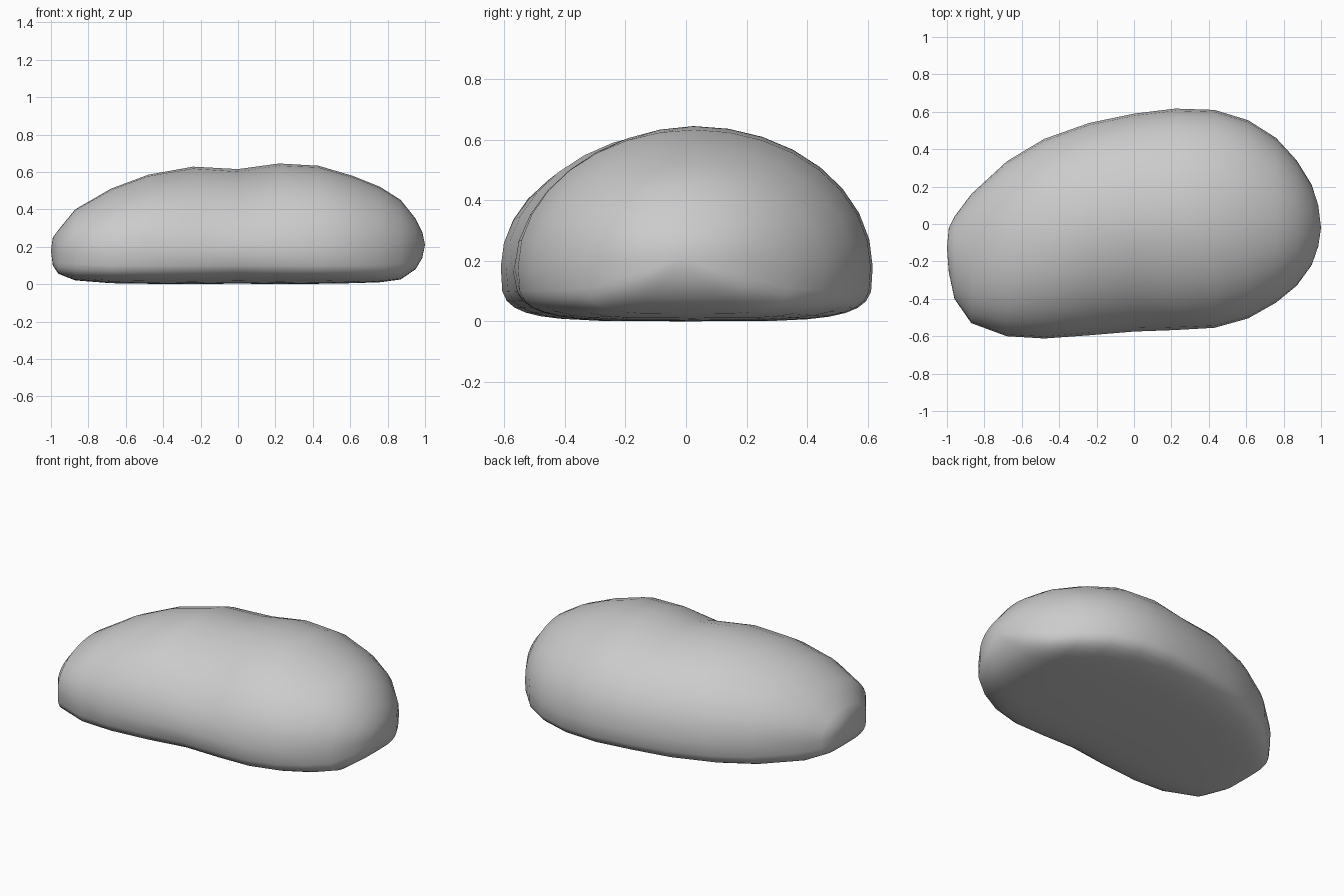
import bpy, bmesh, math

if "Cube" in bpy.data.objects:
    bpy.data.objects.remove(bpy.data.objects["Cube"])

# cross-sections along the length: x, front y, back y, bottom z, top z
SECTIONS = [
    (-0.99, -0.26, -0.02, 0.10, 0.25), (-0.96, -0.40, 0.04, 0.055, 0.29),
    (-0.87, -0.53, 0.16, 0.02, 0.40), (-0.68, -0.60, 0.335, 0.005, 0.51),
    (-0.48, -0.612, 0.455, 0.002, 0.585), (-0.24, -0.595, 0.54, 0.0, 0.628),
    (0.0, -0.575, 0.59, 0.003, 0.615), (0.22, -0.567, 0.617, 0.0, 0.645),
    (0.43, -0.555, 0.61, 0.002, 0.633), (0.61, -0.505, 0.555, 0.005, 0.58),
    (0.76, -0.42, 0.46, 0.01, 0.52), (0.87, -0.33, 0.34, 0.025, 0.45),
    (0.95, -0.22, 0.21, 0.08, 0.35), (0.985, -0.12, 0.10, 0.14, 0.28),
]
SIDES = 32


def spow(v, p):
    return math.copysign(abs(v) ** p, v)


def ring(x, y0, y1, z0, z1):
    """Rounded dome above the widest line, flatter pad below it."""
    cy, hy = (y0 + y1) / 2, (y1 - y0) / 2
    zc = 0.18 if z0 < 0.05 else z0 + (z1 - z0) * 0.45
    pts = []
    for i in range(SIDES):
        a = 2 * math.pi * i / SIDES
        c, s = math.cos(a), math.sin(a)
        p = 1.0 if s >= 0 else 2 / 4.2
        y = cy + hy * spow(c, p)
        z = zc + (z1 - zc if s >= 0 else zc - z0) * spow(s, p)
        # shallow bean-like hollow across the front
        if c < 0:
            dent = math.exp(-((x - 0.02) / 0.24) ** 2) * 0.03 * -c
            y += dent * abs(s) * 1.4
            if s > 0:
                z -= dent * s
        pts.append((x, y, z))
    return pts


bm = bmesh.new()
rings = [[bm.verts.new(p) for p in ring(*s)] for s in SECTIONS]
for a, b in zip(rings, rings[1:]):
    for i in range(SIDES):
        j = (i + 1) % SIDES
        bm.faces.new((a[i], a[j], b[j], b[i]))

# closed rounded tips
for loop, tip in ((rings[0], (-1.0, -0.13, 0.18)), (rings[-1], (1.0, -0.02, 0.21))):
    v = bm.verts.new(tip)
    for i in range(SIDES):
        bm.faces.new((loop[i], loop[(i + 1) % SIDES], v))
bmesh.ops.recalc_face_normals(bm, faces=bm.faces)

mesh = bpy.data.meshes.new("pebble")
bm.to_mesh(mesh)
bm.free()
for f in mesh.polygons:
    f.use_smooth = True
pebble = bpy.data.objects.new("pebble", mesh)
bpy.context.collection.objects.link(pebble)
